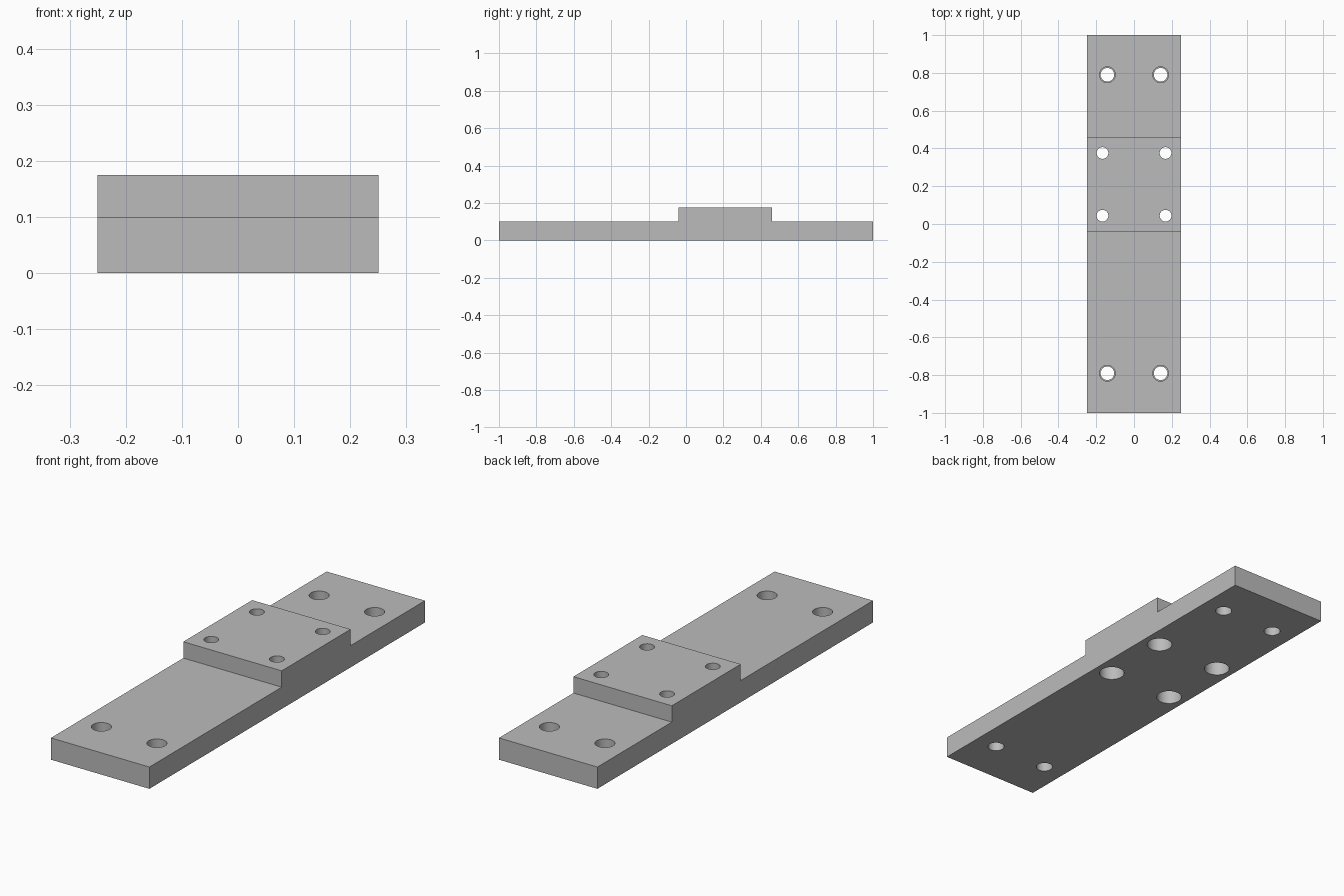
import bpy
import bmesh
import math

cube = bpy.data.objects.get("Cube")
if cube:
    bpy.data.objects.remove(cube, do_unlink=True)

HALF_WIDTH, PLATE_TOP, PAD_TOP = 0.25, 0.10, 0.175
PAD_FRONT, PAD_BACK = -0.04, 0.46
SIDES = 48

metal = bpy.data.materials.new("plain grey metal")
metal.use_nodes = True
grey = (0.5, 0.5, 0.5, 1)
metal.diffuse_color = grey
metal.node_tree.nodes["Principled BSDF"].inputs["Base Color"].default_value = grey


def new_object(name, bm):
    bmesh.ops.recalc_face_normals(bm, faces=bm.faces)
    mesh = bpy.data.meshes.new(name)
    bm.to_mesh(mesh)
    bm.free()
    mesh.materials.append(metal)
    obj = bpy.data.objects.new(name, mesh)
    bpy.context.collection.objects.link(obj)
    return obj


def add_stepped_pin(bm, x, y, profile):
    """Closed turned pin from (radius, height) pairs, bottom to top."""
    rings = []
    for r, z in profile:
        angles = [math.tau * i / SIDES for i in range(SIDES)]
        rings.append([bm.verts.new((x + r * math.cos(a), y + r * math.sin(a), z))
                      for a in angles])
    for low, high in zip(rings, rings[1:]):
        for i in range(SIDES):
            j = (i + 1) % SIDES
            bm.faces.new((low[i], low[j], high[j], high[i]))
    bm.faces.new(rings[0][::-1])
    bm.faces.new(rings[-1])


# Plate with raised pad: side profile extruded across the width
bm = bmesh.new()
profile = [(-1, 0), (1, 0), (1, PLATE_TOP), (PAD_BACK, PLATE_TOP),
           (PAD_BACK, PAD_TOP), (PAD_FRONT, PAD_TOP),
           (PAD_FRONT, PLATE_TOP), (-1, PLATE_TOP)]
side = bm.faces.new([bm.verts.new((-HALF_WIDTH, y, z)) for y, z in profile])
swept = bmesh.ops.extrude_face_region(bm, geom=[side])["geom"]
bmesh.ops.translate(bm, vec=(2 * HALF_WIDTH, 0, 0),
                    verts=[v for v in swept if isinstance(v, bmesh.types.BMVert)])
plate = new_object("stepped_mounting_plate", bm)

# Hole cutters: end holes wider at the top, pad holes counterbored from below
end_hole = [(0.036, -0.1), (0.036, 0.052), (0.042, 0.052), (0.042, 0.3)]
pad_hole = [(0.055, -0.1), (0.055, 0.1), (0.031, 0.1), (0.031, 0.3)]
pad_middle = (PAD_FRONT + PAD_BACK) / 2
bm = bmesh.new()
for sx in (-1, 1):
    for sy in (-1, 1):
        add_stepped_pin(bm, sx * 0.141, sy * 0.79, end_hole)
        add_stepped_pin(bm, sx * 0.167, pad_middle + sy * 0.166, pad_hole)
cutter = new_object("hole_cutter", bm)
cutter.hide_render = True

# Cut the holes, then discard the cutter
bpy.ops.object.select_all(action="DESELECT")
plate.select_set(True)
bpy.context.view_layer.objects.active = plate
cut = plate.modifiers.new("holes", "BOOLEAN")
cut.operation = "DIFFERENCE"
cut.solver = "EXACT"
cut.object = cutter
bpy.ops.object.modifier_apply(modifier=cut.name)
bpy.data.objects.remove(cutter, do_unlink=True)

# Round hole walls, crisp edges
bpy.ops.object.shade_smooth_by_angle(angle=math.radians(30))
